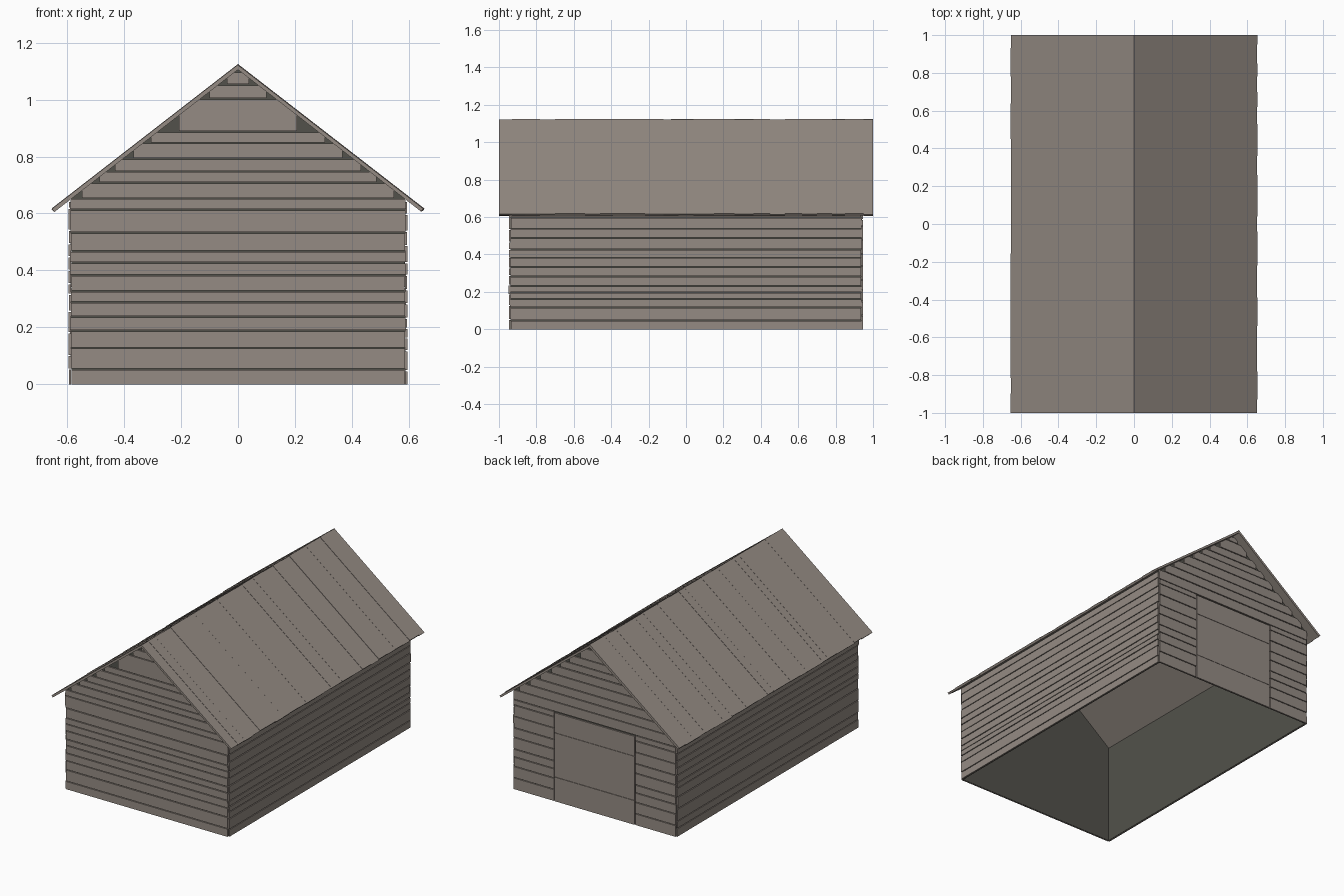
import bpy, bmesh, random
from mathutils import Vector

random.seed(4)
if "Cube" in bpy.data.objects:
    bpy.data.objects.remove(bpy.data.objects["Cube"])


def material(name, color):
    m = bpy.data.materials.new(name)
    m.use_nodes = True
    m.diffuse_color = (*color, 1)
    m.node_tree.nodes["Principled BSDF"].inputs["Base Color"].default_value = (*color, 1)
    return m


WOOD = material("weathered wood", (0.30, 0.26, 0.23))
DARK = material("dark lining", (0.085, 0.083, 0.070))

HALF_W, HALF_L = 0.588, 0.938      # wall half sizes
SLOPE, UNDER, RIDGE = 0.775, 1.105, 1.125
GAP = 0.005


def prism(bm, points, offset):
    """Closed solid from a flat outline pushed along an offset."""
    a = [bm.verts.new(p) for p in points]
    b = [bm.verts.new(Vector(p) + Vector(offset)) for p in points]
    bm.faces.new(a)
    bm.faces.new(b[::-1])
    for i in range(len(a)):
        j = (i + 1) % len(a)
        bm.faces.new((a[j], a[i], b[i], b[j]))


def finish(bm, name, mat):
    bmesh.ops.recalc_face_normals(bm, faces=bm.faces)
    mesh = bpy.data.meshes.new(name)
    bm.to_mesh(mesh)
    bm.free()
    mesh.materials.append(mat)
    bpy.context.collection.objects.link(bpy.data.objects.new(name, mesh))


def jitter(amount=0.003):
    return random.uniform(-amount, amount)


def half_width(z):
    return min(HALF_W, (UNDER - z) / SLOPE)


def seams(start, end, low, high):
    """Random board joints between two limits."""
    out = [start]
    while out[-1] < end - high:
        out.append(out[-1] + random.uniform(low, high))
    return out + [end]


def box(bm, x0, x1, y0, y1, z0, z1):
    prism(bm, [(x0, y0, z0), (x1, y0, z0), (x1, y0, z1), (x0, y0, z1)], (0, y1 - y0, 0))


DOOR_X, DOOR_TOP = 0.29, 0.585


def gable_wall(name, side, joints, door=False):
    bm = bmesh.new()
    for z0, z1 in zip(joints, joints[1:]):
        z1 -= GAP
        y = side * HALF_L
        depth = side * (0.009 + jitter(0.001))
        if door and z0 < DOOR_TOP - 0.01:
            for s in (-1, 1):
                ends = sorted((s * (DOOR_X + 0.006), s * (HALF_W + jitter())))
                box(bm, *ends, y, y + depth, z0, z1)
            continue
        # square ends up to mid height, then trimmed along the roof
        mid = (z0 + z1) / 2
        w, top = half_width(mid), half_width(z1)
        if w == HALF_W:
            w += jitter()
        right = [(w, y, z0), (w, y, mid), (min(w, top), y, z1)]
        left = [(-p[0], p[1], p[2]) for p in reversed(right)]
        prism(bm, right + left, (0, depth, 0))
    finish(bm, name, WOOD)


def side_wall(name, side, joints):
    bm = bmesh.new()
    for z0, z1 in zip(joints, joints[1:]):
        x = sorted((side * (HALF_W - 0.002), side * (0.595 + jitter(0.001))))
        box(bm, *x, -HALF_L + jitter(), HALF_L + jitter(), z0, z1 - GAP)
    finish(bm, name, WOOD)


def roof_slope(name, side, joints):
    bm = bmesh.new()
    for y0, y1 in zip(joints, joints[1:]):
        lift = random.uniform(-0.004, 0)
        end = 0.653 + jitter(0.002)
        outline = [(0, UNDER), (0, RIDGE + lift),
                   (end, RIDGE + lift - SLOPE * end),
                   (end - 0.01, UNDER - SLOPE * (end - 0.01))]
        prism(bm, [(side * x, y0, z) for x, z in outline], (0, y1 - y0, 0))
    finish(bm, name, WOOD)


# Plank walls
front_joints = [0, .055, .13, .19, .24, .29, .33, .385, .43, .47, .535, .615,
                .655, .71, .75, .795, .85, .89, 1.005, 1.055, 1.1]
gable_wall("front_wall", -1, front_joints)
back_joints = seams(0, DOOR_TOP + 0.005, .04, .08) + seams(.655, 1.1, .04, .08)
gable_wall("back_wall", 1, back_joints, door=True)
side_wall("left_wall", 1, [0, .05, .12, .165, .2, .235, .285, .335, .385, .43, .49, .54, .6, .645])
side_wall("right_wall", -1, seams(0, .645, .035, .085))

# Plank roof
roof_slope("roof_left", 1, [-1, -.93, -.86, -.78, -.7, -.64, -.54, -.46, -.39, -.3, -.22, -.12,
                            -.04, .04, .15, .26, .36, .45, .53, .62, .7, .78, .85, .95, 1])
roof_slope("roof_right", -1, seams(-1, 1, .05, .11))

# Large back door in three sections
door = bmesh.new()
for z0, z1 in ((0, .16), (.16, .45), (.45, DOOR_TOP - 0.003)):
    box(door, -DOOR_X, DOOR_X, HALF_L, HALF_L + 0.009 + jitter(0.001), z0, z1 - 0.002)
finish(door, "back_door", WOOD)

# Dark lining behind the boards, open at the bottom
lining = bmesh.new()
W = HALF_W - 0.004
eave = UNDER - SLOPE * W
for s in (-1, 1):
    y = s * (HALF_L - 0.003)
    prism(lining, [(-W, y, 0), (W, y, 0), (W, y, eave), (0, y, UNDER), (-W, y, eave)],
          (0, s * 0.002, 0))
    box(lining, *sorted((s * W, s * (W - 0.003))), -HALF_L + 0.004, HALF_L - 0.004, 0, eave)
finish(lining, "inner_lining", DARK)
